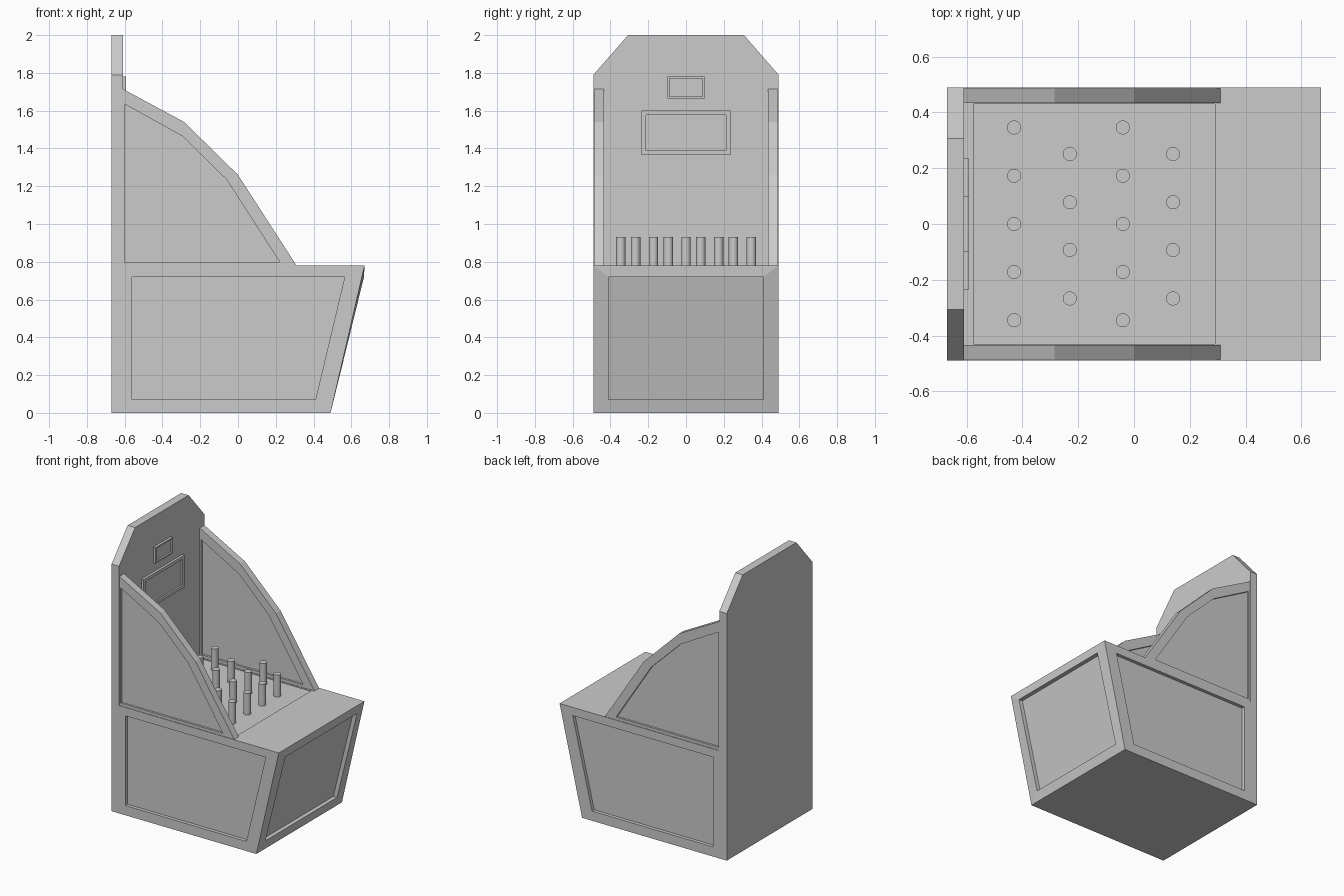
import bpy, bmesh
from mathutils import Vector

if "Cube" in bpy.data.objects:
    bpy.data.objects.remove(bpy.data.objects["Cube"])


def finish(name, bm):
    bmesh.ops.remove_doubles(bm, verts=bm.verts, dist=1e-5)
    bmesh.ops.recalc_face_normals(bm, faces=bm.faces)
    me = bpy.data.meshes.new(name)
    bm.to_mesh(me)
    bm.free()
    ob = bpy.data.objects.new(name, me)
    bpy.context.collection.objects.link(ob)
    return ob


def face(bm, pts):
    bm.faces.new([bm.verts.new(p) for p in pts])


def panel(bm, outer, inner, depth):
    """Flat border, straight recess walls and a sunken floor."""
    floor = [Vector(p) + Vector(depth) for p in inner]
    n = len(outer)
    for i in range(n):
        j = (i + 1) % n
        face(bm, [outer[i], outer[j], inner[j], inner[i]])
        face(bm, [inner[i], inner[j], floor[j], floor[i]])
    face(bm, floor)


def at_y(profile, y):
    return [(x, y, z) for x, z in profile]


W = 0.49

# Cabinet base with sunken side, front and deck panels
side = [(-0.61, 0), (0.49, 0), (0.67, 0.78), (-0.61, 0.78)]
side_in = [(-0.56, 0.07), (0.41, 0.07), (0.565, 0.72), (-0.56, 0.72)]
bm = bmesh.new()
for s in (-1, 1):
    panel(bm, at_y(side, s * W), at_y(side_in, s * W), (0, -s * 0.025, 0))
panel(bm, [(0.49, -W, 0), (0.49, W, 0), (0.67, W, 0.78), (0.67, -W, 0.78)],
      [(0.507, -0.41, 0.07), (0.507, 0.41, 0.07), (0.667, 0.41, 0.72), (0.667, -0.41, 0.72)],
      (-0.03, 0, 0))
panel(bm, [(-0.61, -W, 0.78), (0.67, -W, 0.78), (0.67, W, 0.78), (-0.61, W, 0.78)],
      [(-0.575, -0.43, 0.78), (0.29, -0.43, 0.78), (0.29, 0.43, 0.78), (-0.575, 0.43, 0.78)],
      (0, 0, -0.008))
face(bm, [(-0.61, -W, 0), (0.49, -W, 0), (0.49, W, 0), (-0.61, W, 0)])
face(bm, [(-0.61, -W, 0), (-0.61, W, 0), (-0.61, W, 0.78), (-0.61, -W, 0.78)])
finish("cabinet_base", bm)

# Tall back board with clipped top corners
board = [(-W, 0), (W, 0), (W, 1.79), (0.307, 2), (-0.307, 2), (-W, 1.79)]
bm = bmesh.new()
rings = [[(x, y, z) for y, z in board] for x in (-0.67, -0.61)]
for r in rings:
    face(bm, r)
for i in range(6):
    j = (i + 1) % 6
    face(bm, [rings[0][i], rings[0][j], rings[1][j], rings[1][i]])
finish("back_board", bm)

# Side wings, sunken on both faces
wing = [(-0.61, 0.78), (0.31, 0.78), (0, 1.26), (-0.285, 1.54), (-0.61, 1.715)]
wing_in = [(-0.6, 0.8), (0.22, 0.8), (-0.06, 1.235), (-0.295, 1.465), (-0.6, 1.635)]
for s, name in ((-1, "near_wing"), (1, "far_wing")):
    bm = bmesh.new()
    a, b = s * 0.433, s * 0.486
    panel(bm, at_y(wing, b), at_y(wing_in, b), (0, -s * 0.015, 0))
    panel(bm, at_y(wing, a), at_y(wing_in, a), (0, s * 0.015, 0))
    pa, pb = at_y(wing, a), at_y(wing, b)
    for i in range(5):
        j = (i + 1) % 5
        face(bm, [pa[i], pa[j], pb[j], pb[i]])
    finish(name, bm)


# Framed displays on the back board
def rect(x, w, z0, z1):
    return [(x, -w, z0), (x, w, z0), (x, w, z1), (x, -w, z1)]


for name, w, z0, z1, t in (("large_display", 0.235, 1.365, 1.6, 0.023),
                           ("small_display", 0.098, 1.665, 1.78, 0.01)):
    bm = bmesh.new()
    f, k = rect(-0.592, w, z0, z1), rect(-0.612, w, z0, z1)
    panel(bm, f, rect(-0.592, w - t, z0 + t, z1 - t), (-0.012, 0, 0))
    for i in range(4):
        j = (i + 1) % 4
        face(bm, [f[i], f[j], k[j], k[i]])
    face(bm, k)
    finish(name, bm)

# Staggered rows of pegs on the deck
five = (-0.345, -0.172, 0, 0.173, 0.346)
four = (-0.267, -0.093, 0.078, 0.251)
for x, row in ((-0.43, five), (-0.23, four), (-0.04, five), (0.14, four)):
    for y in row:
        bpy.ops.mesh.primitive_cylinder_add(vertices=24, radius=0.025, depth=0.165,
                                            location=(x, y, 0.8475))
        bpy.context.object.name = "peg"
        bpy.ops.object.shade_smooth_by_angle()
